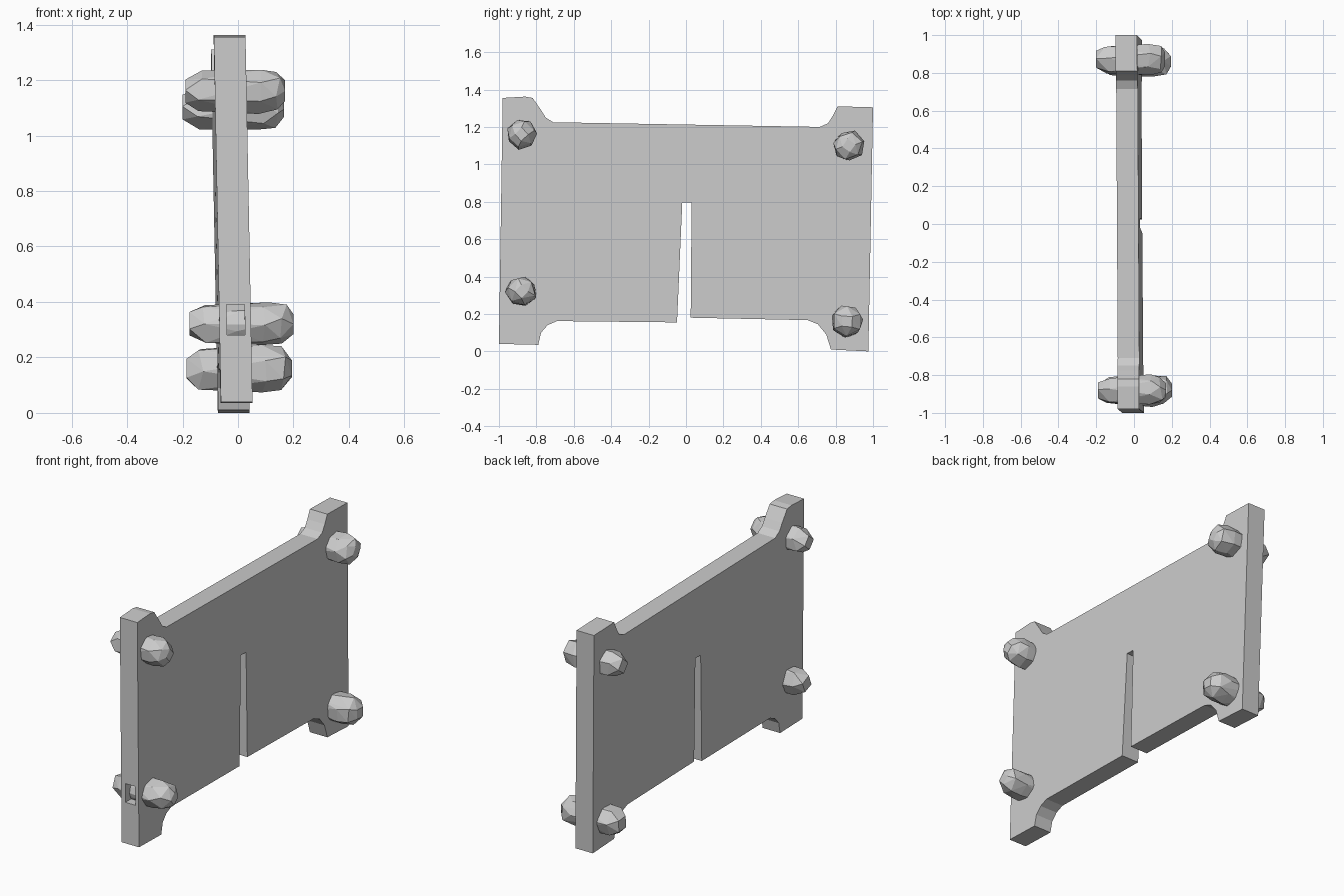
import bpy, bmesh, math, random
from mathutils import Vector

random.seed(4)
if "Cube" in bpy.data.objects:
    bpy.data.objects.remove(bpy.data.objects["Cube"], do_unlink=True)

grey = bpy.data.materials.new("light_grey")
grey.use_nodes = True
grey.diffuse_color = (0.6, 0.6, 0.6, 1)
grey.node_tree.nodes["Principled BSDF"].inputs["Base Color"].default_value = (0.6, 0.6, 0.6, 1)

HALF = 0.057  # half the board thickness


def lean(y, z):
    """Sideways position of the slightly tilted board's middle plane."""
    return -0.01 - 0.006 * y - 0.019 * z


def finish(bm, name):
    bmesh.ops.recalc_face_normals(bm, faces=bm.faces)
    mesh = bpy.data.meshes.new(name)
    bm.to_mesh(mesh)
    bm.free()
    mesh.materials.append(grey)
    obj = bpy.data.objects.new(name, mesh)
    bpy.context.collection.objects.link(obj)
    return obj


def slab(name, outline, low, high):
    """Extrude a (y, z) outline sideways, following the board's lean."""
    bm = bmesh.new()
    face = bm.faces.new([bm.verts.new((lean(y, z) + low, y, z)) for y, z in outline])
    ext = bmesh.ops.extrude_face_region(bm, geom=[face])["geom"]
    verts = [v for v in ext if isinstance(v, bmesh.types.BMVert)]
    bmesh.ops.translate(bm, vec=(high - low, 0, 0), verts=verts)
    return finish(bm, name)


# Board with raised ears, curved feet and a central slot
top = [(-0.98, 1.355), (-0.86, 1.362), (-0.82, 1.355), (-0.775, 1.29), (-0.75, 1.25),
       (-0.71, 1.225), (0.715, 1.2), (0.76, 1.22), (0.785, 1.26), (0.81, 1.31), (1.0, 1.305)]
bottom = [(0.975, 0), (0.775, 0.01), (0.75, 0.09), (0.705, 0.145), (0.65, 0.167),
          (0.025, 0.18), (0.03, 0.795), (-0.02, 0.795), (-0.048, 0.155),
          (-0.69, 0.162), (-0.74, 0.14), (-0.775, 0.10), (-0.79, 0.035), (-1.0, 0.04)]
board = slab("board", top + bottom, -HALF, HALF)

# Small recess in the front edge
cutter = slab("recess_cutter", [(-1.1, 0.28), (-0.94, 0.28), (-0.94, 0.39), (-1.1, 0.39)], -0.03, 0.035)
cutter.hide_render = True
cut = board.modifiers.new("recess", 'BOOLEAN')
cut.operation = 'DIFFERENCE'
cut.solver = 'EXACT'
cut.object = cutter
bpy.context.view_layer.objects.active = board
bpy.ops.object.modifier_apply(modifier=cut.name)
bpy.data.objects.remove(cutter, do_unlink=True)


def knob(name, y, z, left_end, right_end, size):
    """Rough faceted peg passing through the board, as a hull of uneven rings."""
    bm = bmesh.new()
    rings = [(left_end, 0.55, 4), (left_end * 0.72, 0.9, 6), (0, 0.9, 7),
             (right_end * 0.5, 1.0, 7), (right_end * 0.82, 0.88, 6), (right_end, 0.45, 4)]
    for x, scale, sides in rings:
        turn = random.random() * math.tau
        for i in range(sides):
            a = turn + math.tau * i / sides
            r = size * scale * random.uniform(0.93, 1.07)
            slip = 0 if x in (left_end, right_end) else random.uniform(-0.012, 0.012)
            bm.verts.new(Vector((x + slip, y + r * math.cos(a), z + r * math.sin(a))))
    hull = bmesh.ops.convex_hull(bm, input=bm.verts)
    loose = [v for v in hull["geom_interior"] if isinstance(v, bmesh.types.BMVert)]
    bmesh.ops.delete(bm, geom=loose, context='VERTS')
    return finish(bm, name)


# Corner knobs
knob("front_top_knob", -0.88, 1.16, -0.19, 0.17, 0.08)
knob("front_bottom_knob", -0.88, 0.32, -0.175, 0.2, 0.083)
knob("back_top_knob", 0.87, 1.10, -0.2, 0.165, 0.082)
knob("back_bottom_knob", 0.86, 0.16, -0.185, 0.195, 0.087)
